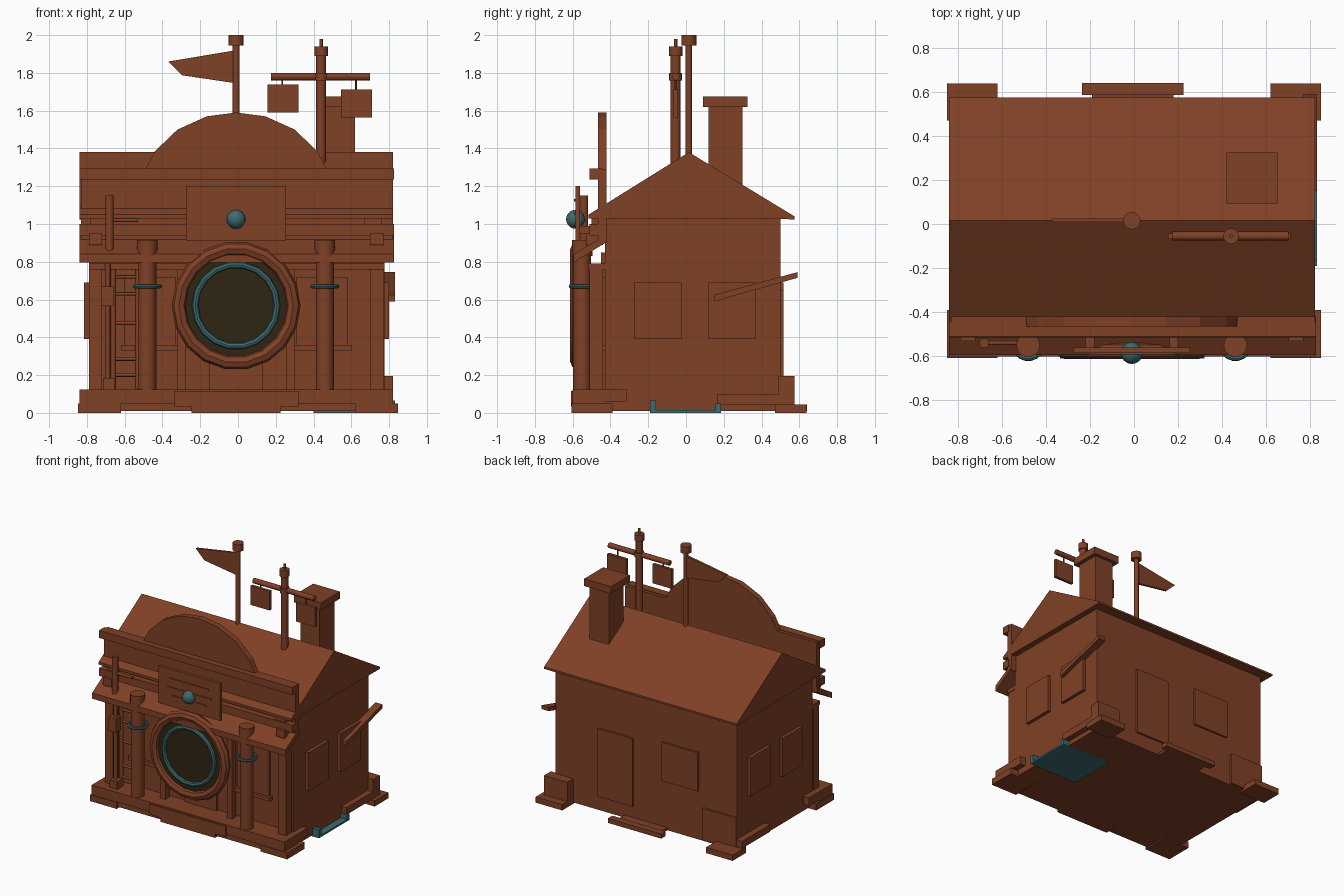
import bpy, math
from mathutils import Vector

if "Cube" in bpy.data.objects:
    bpy.data.objects.remove(bpy.data.objects["Cube"])


def material(name, rgb):
    m = bpy.data.materials.new(name)
    m.diffuse_color = (*rgb, 1)
    m.use_nodes = True
    m.node_tree.nodes["Principled BSDF"].inputs["Base Color"].default_value = m.diffuse_color
    return m


BROWN = material("rust brown", (0.215, 0.052, 0.019))
TEAL = material("teal", (0.045, 0.145, 0.16))
DARK = material("dark olive", (0.028, 0.019, 0.006))
CX = -0.01  # centre line of the building


def mesh(name, verts, faces, mat=BROWN):
    me = bpy.data.meshes.new(name)
    me.from_pydata(verts, [], faces)
    me.materials.append(mat)
    ob = bpy.data.objects.new(name, me)
    bpy.context.collection.objects.link(ob)
    return ob


def prism(name, pts, a, b, axis, mat=BROWN):
    """Extrude a profile: axis 'x' takes (y, z) points, axis 'y' takes (x, z)."""
    area = sum(p[0] * q[1] - q[0] * p[1] for p, q in zip(pts, pts[1:] + pts[:1]))
    if (area > 0) == (axis == 'y'):
        pts = pts[::-1] if axis == 'x' else pts
    else:
        pts = pts if axis == 'x' else pts[::-1]
    if axis == 'x':
        pts = pts if area < 0 else pts[::-1]
    n = len(pts)
    put = (lambda p, d: (d, p[0], p[1])) if axis == 'x' else (lambda p, d: (p[0], d, p[1]))
    verts = [put(p, a) for p in pts] + [put(p, b) for p in pts]
    faces = [tuple(range(n)), tuple(reversed(range(n, 2 * n)))]
    faces += [(i, i + n, (i + 1) % n + n, (i + 1) % n) for i in range(n)]
    return mesh(name, verts, faces, mat)


def box(name, x0, x1, y0, y1, z0, z1, mat=BROWN):
    return prism(name, [(x0, z0), (x1, z0), (x1, z1), (x0, z1)], y0, y1, 'y', mat)


def finish(name, mat, smooth=True):
    ob = bpy.context.object
    ob.name = name
    ob.data.materials.append(mat)
    if smooth:
        bpy.ops.object.shade_smooth_by_angle(angle=math.radians(40))
    return ob


def rod(name, p, q, r, mat=BROWN, sides=12, r2=None):
    p, q = Vector(p), Vector(q)
    d = q - p
    bpy.ops.mesh.primitive_cone_add(vertices=sides, radius1=r, radius2=r if r2 is None else r2,
                                    depth=d.length, location=(p + q) / 2,
                                    rotation=d.to_track_quat('Z', 'Y').to_euler())
    return finish(name, mat)


def torus(name, loc, R, r, mat, upright=False, sides=18):
    bpy.ops.mesh.primitive_torus_add(location=loc, major_radius=R, minor_radius=r,
                                     major_segments=sides, minor_segments=8,
                                     rotation=(math.pi / 2 if upright else 0, 0, 0))
    return finish(name, mat)


# Main body and gable roof
box("house_body", -0.79, 0.775, -0.43, 0.50, 0.01, 1.03)
prism("gable_roof", [(-0.515, 1.03), (0.575, 1.025), (0.575, 1.04), (0.015, 1.38), (-0.515, 1.05)], -0.84, 0.82, 'x')

# False front with arched top, and its trim bands
arch = [(0.48, 1.29), (0.43, 1.385), (0.31, 1.50), (0.155, 1.57), (0, 1.59)]
arc = [(CX + x, z) for x, z in arch] + [(CX - x, z) for x, z in arch[-2::-1]]
prism("false_front", [(-0.83, 0.90), (0.82, 0.90), (0.82, 1.29)] + arc + [(-0.83, 1.29)], -0.465, -0.42, 'y')
box("cornice_band", -0.84, 0.825, -0.51, -0.445, 1.236, 1.294)
box("lower_band", -0.84, 0.825, -0.51, -0.445, 0.94, 1.0)

# Porch roof, beam, and deck
prism("porch_roof", [(-0.42, 0.905), (-0.42, 0.945), (-0.595, 0.84), (-0.595, 0.795)], -0.84, 0.825, 'x')
box("porch_beam", -0.79, 0.775, -0.52, -0.43, 0.76, 0.79)
box("porch_deck", -0.84, 0.82, -0.60, -0.43, 0.05, 0.125)
for x0, x1 in ((-0.84, -0.78), (0.76, 0.82)):
    box("deck_return", x0, x1, -0.60, -0.315, 0.06, 0.125)
    box("base_rear_block", x0, x1, 0.165, 0.51, 0.045, 0.10)
box("deck_underside", -0.62, 0.62, -0.59, -0.43, 0.01, 0.05)
box("front_step", -0.335, 0.32, -0.61, -0.55, 0.035, 0.115)
box("front_step_lower", -0.245, 0.225, -0.605, -0.5, 0.0, 0.04)

# Corner pads and rear details
for s in (-1, 1):
    x0, x1 = sorted((s * 0.62, s * 0.848))
    box("front_pad", x0, x1, -0.607, -0.39, 0, 0.05)
    box("rear_pad", x0, x1, 0.47, 0.638, 0, 0.045)
box("rear_corner_crate", 0.62, 0.82, 0.49, 0.575, 0.04, 0.195)
box("rear_patch", -0.79, -0.50, 0.49, 0.515, 0.02, 0.27)
box("rear_step", -0.235, 0.225, 0.585, 0.64, 0.01, 0.045)
box("rear_step_riser", -0.19, 0.18, 0.50, 0.59, 0.01, 0.03)
box("rear_door", 0.10, 0.40, 0.49, 0.515, 0.12, 0.65)
box("rear_window", -0.46, -0.15, 0.49, 0.515, 0.39, 0.69)

# Side windows
for x0, x1 in ((-0.815, -0.78), (0.77, 0.80)):
    for y0 in (-0.275, 0.12):
        box("side_window", x0, x1, y0, y0 + 0.25, 0.39, 0.69)
prism("tilted_side_awning", [(0.15, 0.59), (0.59, 0.715), (0.59, 0.745), (0.15, 0.625)], 0.77, 0.83, 'x')

# Front door, windows, posts, brackets and torches, mirrored about the centre
box("front_door", CX - 0.14, CX + 0.14, -0.45, -0.42, 0.12, 0.85)
for s in (-1, 1):
    def fbox(name, a, b, *rest):
        x0, x1 = sorted((CX + s * a, CX + s * b))
        return box(name, x0, x1, *rest)
    fbox("front_window", 0.32, 0.59, -0.45, -0.42, 0.34, 0.72)
    fbox("front_window_sill", 0.30, 0.61, -0.47, -0.42, 0.33, 0.36)
    fbox("corner_post", 0.71, 0.78, -0.51, -0.44, 0.12, 0.79)
    fbox("inner_post", 0.265, 0.31, -0.50, -0.45, 0.12, 0.79)
    fbox("roof_bracket", 0.71, 0.78, -0.53, -0.44, 0.89, 0.95)
    fbox("band_bracket", 0.68, 0.77, -0.50, -0.44, 1.0, 1.04)
    x = CX + s * 0.47
    rod("front_column", (x, -0.55, 0.12), (x, -0.55, 0.85), 0.048)
    rod("column_head", (x, -0.55, 0.83), (x, -0.55, 0.915), 0.054)
    rod("column_tip", (x, -0.56, 0.06), (x, -0.55, 0.14), 0.01, r2=0.045)
    torus("column_ring", (x, -0.545, 0.67), 0.066, 0.011, TEAL)

# Big round window in the porch
torus("round_frame", (CX, -0.575, 0.568), 0.303, 0.038, BROWN, True)
rod("round_glass", (CX, -0.55, 0.568), (CX, -0.585, 0.568), 0.285, DARK, 18)
torus("round_inner_ring", (CX, -0.587, 0.568), 0.217, 0.017, TEAL, True)

# Sign board with strips and a round lamp
box("sign_board", -0.275, 0.255, -0.585, -0.56, 0.91, 1.20)
for z, w in ((1.12, 0.17), (1.05, 0.19), (0.99, 0.15)):
    box("sign_strip", CX - w, CX + w, -0.592, -0.58, z, z + 0.012)
for x in (-0.2, 0.18):
    box("sign_mount", x - 0.02, x + 0.02, -0.57, -0.46, 0.95, 0.99)
bpy.ops.mesh.primitive_uv_sphere_add(segments=16, ring_count=10, radius=0.05, location=(CX, -0.585, 1.025))
finish("round_lamp", TEAL)

# Small post with arm, lantern, and ladder on the left of the porch
rod("arm_post", (-0.68, -0.54, 0.86), (-0.68, -0.54, 1.15), 0.022)
rod("arm", (-0.68, -0.54, 1.02), (-0.53, -0.54, 1.02), 0.01)
box("lantern", -0.725, -0.66, -0.56, -0.49, 0.565, 0.67)
rod("lantern_pole", (-0.69, -0.52, 0.13), (-0.69, -0.52, 0.79), 0.014)
box("pole_foot", -0.715, -0.65, -0.56, -0.49, 0.12, 0.185)
for x in (-0.66, -0.53):
    rod("ladder_rail", (x, -0.49, 0.13), (x, -0.49, 0.78), 0.014)
for z in (0.20, 0.285, 0.475, 0.63, 0.72):
    rod("ladder_rung", (-0.66, -0.49, z), (-0.53, -0.49, z), 0.009)

# Chimney
box("chimney", 0.455, 0.62, 0.12, 0.30, 1.15, 1.63)
box("chimney_cap", 0.42, 0.65, 0.09, 0.325, 1.62, 1.676)

# Flagpole and pennant
rod("flagpole", (CX, 0.015, 1.34), (CX, 0.015, 1.96), 0.018)
rod("flagpole_cap", (CX, 0.015, 1.945), (CX, 0.015, 2.0), 0.04)
prism("pennant", [(CX, 1.92), (-0.37, 1.86), (-0.295, 1.787), (CX, 1.745)], 0.008, 0.026, 'y')

# Mast with crossbar and hanging plates
MX, MY = 0.44, -0.055
rod("mast", (MX, MY, 1.30), (MX, MY, 1.90), 0.026)
rod("mast_collar", (MX, MY, 1.89), (MX, MY, 1.94), 0.036)
rod("mast_spike", (MX, MY, 1.93), (MX, MY, 1.98), 0.009)
rod("mast_joint", (MX, MY, 1.76), (MX, MY, 1.80), 0.034)
rod("crossbar", (0.175, MY, 1.78), (0.70, MY, 1.78), 0.02)
for x, z in ((0.155, 1.59), (0.545, 1.565)):
    box("hanging_plate", x, x + 0.165, MY - 0.012, MY + 0.012, z, z + 0.148)
    rod("plate_hanger", (x + 0.08, MY, z + 0.14), (x + 0.08, MY, 1.78), 0.005, sides=6)

# Teal tray slid under the right side
box("tray_floor", 0.40, 0.83, -0.19, 0.185, 0, 0.014, TEAL)
box("tray_end_front", 0.775, 0.83, -0.19, -0.16, 0, 0.065, TEAL)
box("tray_end_rear", 0.775, 0.83, 0.155, 0.185, 0, 0.05, TEAL)

# Make every face point outward
import bmesh
for ob in bpy.data.objects:
    bm = bmesh.new()
    bm.from_mesh(ob.data)
    bmesh.ops.recalc_face_normals(bm, faces=bm.faces)
    bm.to_mesh(ob.data)
    bm.free()
